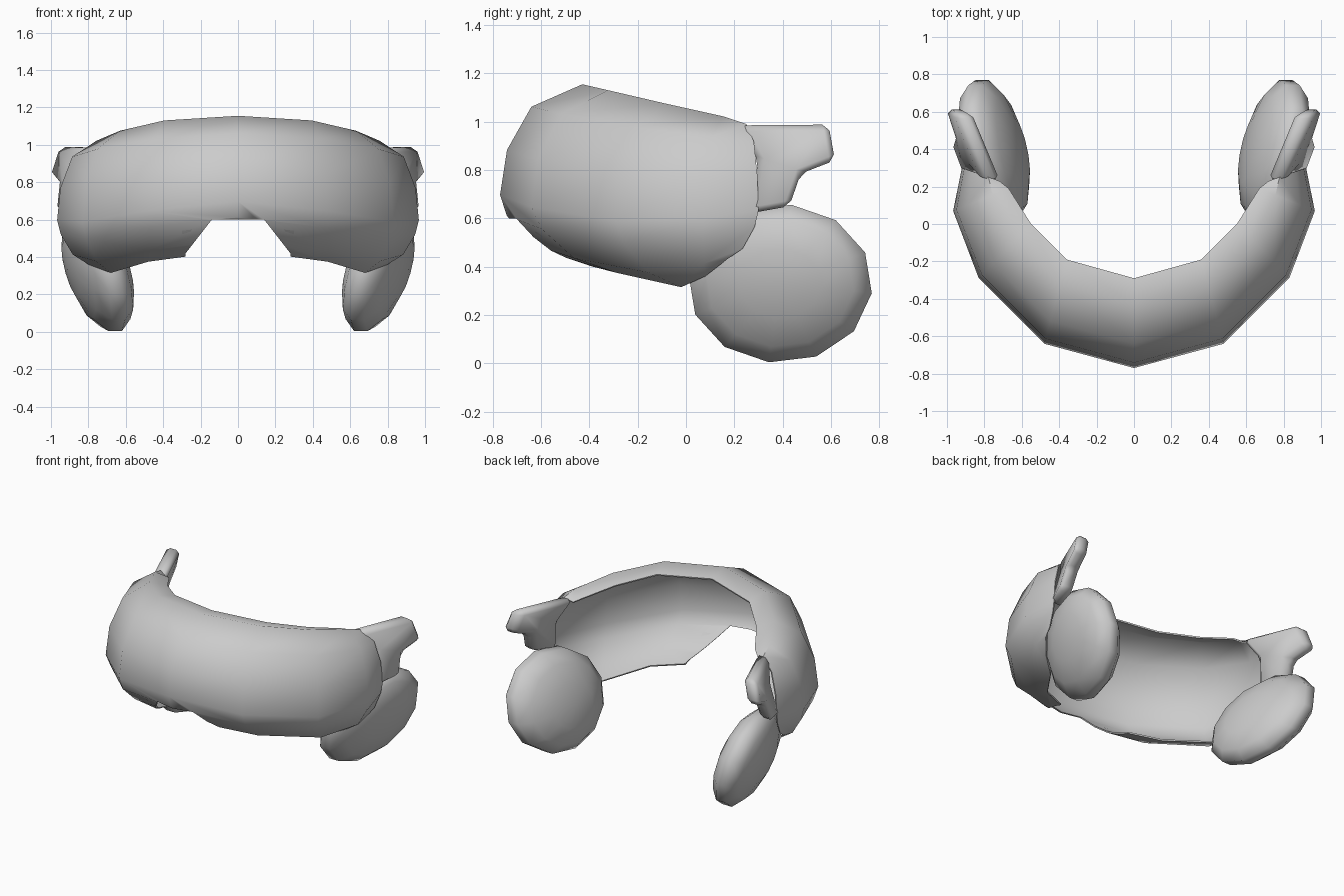
import bpy, bmesh, math
from mathutils import Vector

if "Cube" in bpy.data.objects:
    bpy.data.objects.remove(bpy.data.objects["Cube"])


def make_object(name, bm):
    mesh = bpy.data.meshes.new(name)
    bm.to_mesh(mesh)
    bm.free()
    obj = bpy.data.objects.new(name, mesh)
    bpy.context.collection.objects.link(obj)
    return obj


def finish(obj, angle):
    """Apply the modifiers, then smooth everything but the sharp edges."""
    bpy.ops.object.select_all(action='DESELECT')
    obj.select_set(True)
    bpy.context.view_layer.objects.active = obj
    bpy.ops.object.convert(target='MESH')
    bpy.ops.object.shade_smooth_by_angle(angle=math.radians(angle))


def prism(name, outline, place):
    """Closed prism from a 2D outline; place(a, b, side) gives the position."""
    bm = bmesh.new()
    a, b = [[bm.verts.new(place(p, q, s)) for p, q in outline] for s in (-1, 1)]
    bm.faces.new(a)
    bm.faces.new(b)
    for i in range(len(a)):
        j = (i + 1) % len(a)
        bm.faces.new((a[i], a[j], b[j], b[i]))
    bmesh.ops.recalc_face_normals(bm, faces=bm.faces)
    return make_object(name, bm)


# Visor: C-shaped section swept around the face, from centre to temple
# each station: outer xy, upper rim xy, lower rim xy, top z, bottom z
stations = [
    ((0, -.77), (0, -.29), (0, -.54), 1.155, .44),
    ((.48, -.64), (.36, -.19), (.48, -.29), 1.13, .375),
    ((.83, -.29), (.55, .00), (.68, -.02), 1.075, .315),
    ((.967, .07), (.67, .19), (.80, .08), 1.022, .36),
    ((.92, .30), (.72, .23), (.88, .17), .99, .43),
]
# section: inset (negative = towards the lower rim), height fraction
section = [(-1, 0), (-.5, .08), (-.12, .24), (0, .36), (.06, .62),
           (.27, .87), (.71, 1), (1, .955)]
bm = bmesh.new()
rows = []
for outer, upper, lower, top, bottom in stations:
    row = []
    for t, s in section:
        xy = Vector(outer).lerp(Vector(upper if t > 0 else lower), abs(t))
        row.append(bm.verts.new((xy.x, xy.y, bottom + s * (top - bottom))))
    rows.append(row)
for r, q in zip(rows, rows[1:]):
    for i in range(len(section) - 1):
        bm.faces.new((r[i], q[i], q[i + 1], r[i + 1]))
bm.normal_update()
bm.faces.ensure_lookup_table()
if bm.faces[3].normal.y > 0:
    bmesh.ops.reverse_faces(bm, faces=bm.faces)
visor = make_object("visor", bm)
visor.modifiers.new("mirror", 'MIRROR')
shell = visor.modifiers.new("shell", 'SOLIDIFY')
shell.thickness = .01
shell.offset = -1

# Nose notch cut out of the lower front
notch = prism("notch_cutter",
              [(-.14, .6), (.14, .6), (.28, .42), (.28, .2), (-.28, .2), (-.28, .42)],
              lambda x, z, s: (x, -.55 + .5 * s, z))
notch.hide_render = True
cut = visor.modifiers.new("notch", 'BOOLEAN')
cut.operation = 'DIFFERENCE'
cut.solver = 'EXACT'
cut.object = notch
finish(visor, 55)
bpy.data.objects.remove(notch)

# Ear cups: flattened balls leaning in at the front and bottom
bm = bmesh.new()
bmesh.ops.create_uvsphere(bm, u_segments=12, v_segments=7, radius=1)
turn = math.radians(-7)
for v in bm.verts:
    a, b, n = v.co
    dy = .392 * (a * math.cos(turn) - b * math.sin(turn))
    dz = .337 * (a * math.sin(turn) + b * math.cos(turn))
    v.co = (.75 + .16 * n + .19 * dy + .26 * dz, .39 + dy, .33 + dz)
bmesh.ops.recalc_face_normals(bm, faces=bm.faces)
cups = make_object("ear_cups", bm)
cups.modifiers.new("mirror", 'MIRROR')
finish(cups, 80)

# Side arms: bevelled brackets splaying out behind the visor
arms = prism("side_arms",
             [(.22, .985), (.59, .988), (.617, .84), (.475, .785), (.428, .65), (.26, .62), (.30, .84)],
             lambda y, z, s: (.778 + .42 * (y - .22) - .25 * (z - .9) + .05 * s, y, z))
bevel = arms.modifiers.new("bevel", 'BEVEL')
bevel.width = .025
bevel.segments = 1
arms.modifiers.new("mirror", 'MIRROR')
finish(arms, 60)
